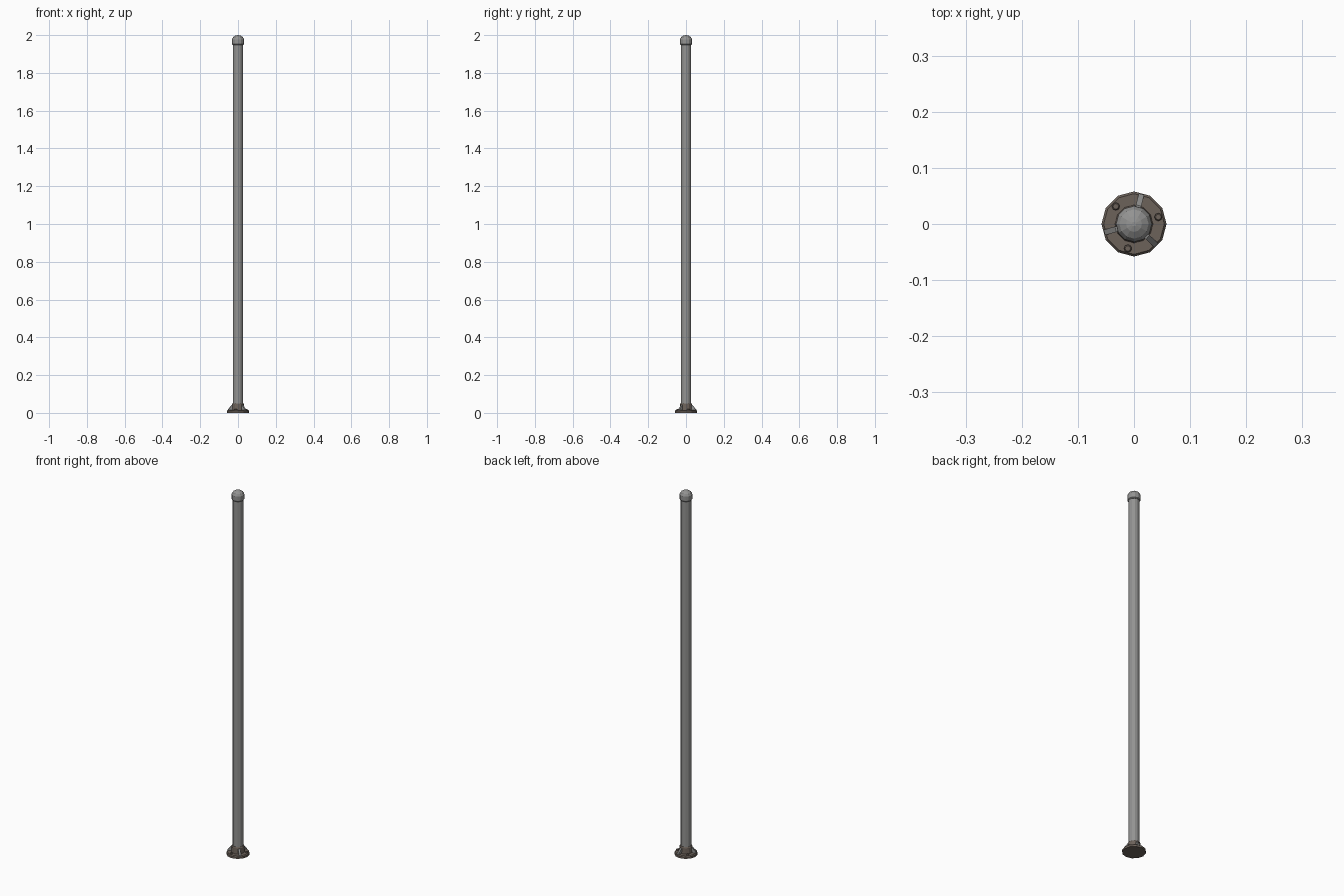
import bpy, bmesh, math
from mathutils import Matrix

if "Cube" in bpy.data.objects:
    bpy.data.objects.remove(bpy.data.objects["Cube"])

def mat(name, c):
    m = bpy.data.materials.new(name)
    m.diffuse_color = (*c, 1)
    m.use_nodes = True
    m.node_tree.nodes["Principled BSDF"].inputs["Base Color"].default_value = m.diffuse_color
    return m

steel = mat("grey steel", (0.29, 0.29, 0.285))
rust = mat("brown grey metal", (0.15, 0.122, 0.102))

def finish(name, bm, m):
    bmesh.ops.recalc_face_normals(bm, faces=bm.faces)
    me = bpy.data.meshes.new(name)
    bm.to_mesh(me)
    bm.free()
    me.materials.append(m)
    ob = bpy.data.objects.new(name, me)
    bpy.context.collection.objects.link(ob)
    return ob

def lathe(name, profile, sides, m, x=0, y=0):
    """Closed turned solid from (radius, z) points; low side count keeps it faceted."""
    bm = bmesh.new()
    rings = []
    for r, z in profile:
        rings.append([bm.verts.new((x + r * math.cos(2 * math.pi * i / sides),
                                    y + r * math.sin(2 * math.pi * i / sides), z))
                      for i in range(sides)])
    for a, b in zip(rings, rings[1:]):
        for i in range(sides):
            j = (i + 1) % sides
            bm.faces.new((a[i], a[j], b[j], b[i]))
    bm.faces.new(rings[0])
    bm.faces.new(rings[-1])
    return finish(name, bm, m)

# main pole
lathe("pole", [(0.027, 0.01), (0.027, 1.96)], 12, steel)
# domed cap with a small lip
lathe("top_cap", [(0.029, 1.948), (0.032, 1.952), (0.032, 1.978),
                  (0.026, 1.989), (0.014, 1.997), (0.004, 2.0)], 12, steel)
# ground flange and collar
lathe("base_flange", [(0.058, 0), (0.058, 0.01), (0.054, 0.015)], 12, rust)
lathe("base_collar", [(0.034, 0.012), (0.032, 0.046), (0.029, 0.051)], 12, rust)

for k in range(3):
    # anchor bolts
    a = math.radians(16 + 120 * k)
    lathe(f"bolt_{k + 1}", [(0.007, 0.012), (0.007, 0.019), (0.005, 0.021)], 8, rust,
          0.045 * math.cos(a), 0.045 * math.sin(a))
    # triangular gusset ribs between the bolts
    bm = bmesh.new()
    prof = [(0.026, 0.012), (0.055, 0.012), (0.055, 0.017), (0.034, 0.042), (0.026, 0.042)]
    f = bm.faces.new([bm.verts.new((r, -0.005, z)) for r, z in prof])
    ext = bmesh.ops.extrude_face_region(bm, geom=[f], use_keep_orig=True)
    bmesh.ops.translate(bm, vec=(0, 0.01, 0),
                        verts=[v for v in ext["geom"] if isinstance(v, bmesh.types.BMVert)])
    bmesh.ops.transform(bm, matrix=Matrix.Rotation(math.radians(76 + 120 * k), 4, 'Z'), verts=bm.verts)
    finish(f"gusset_{k + 1}", bm, steel)
